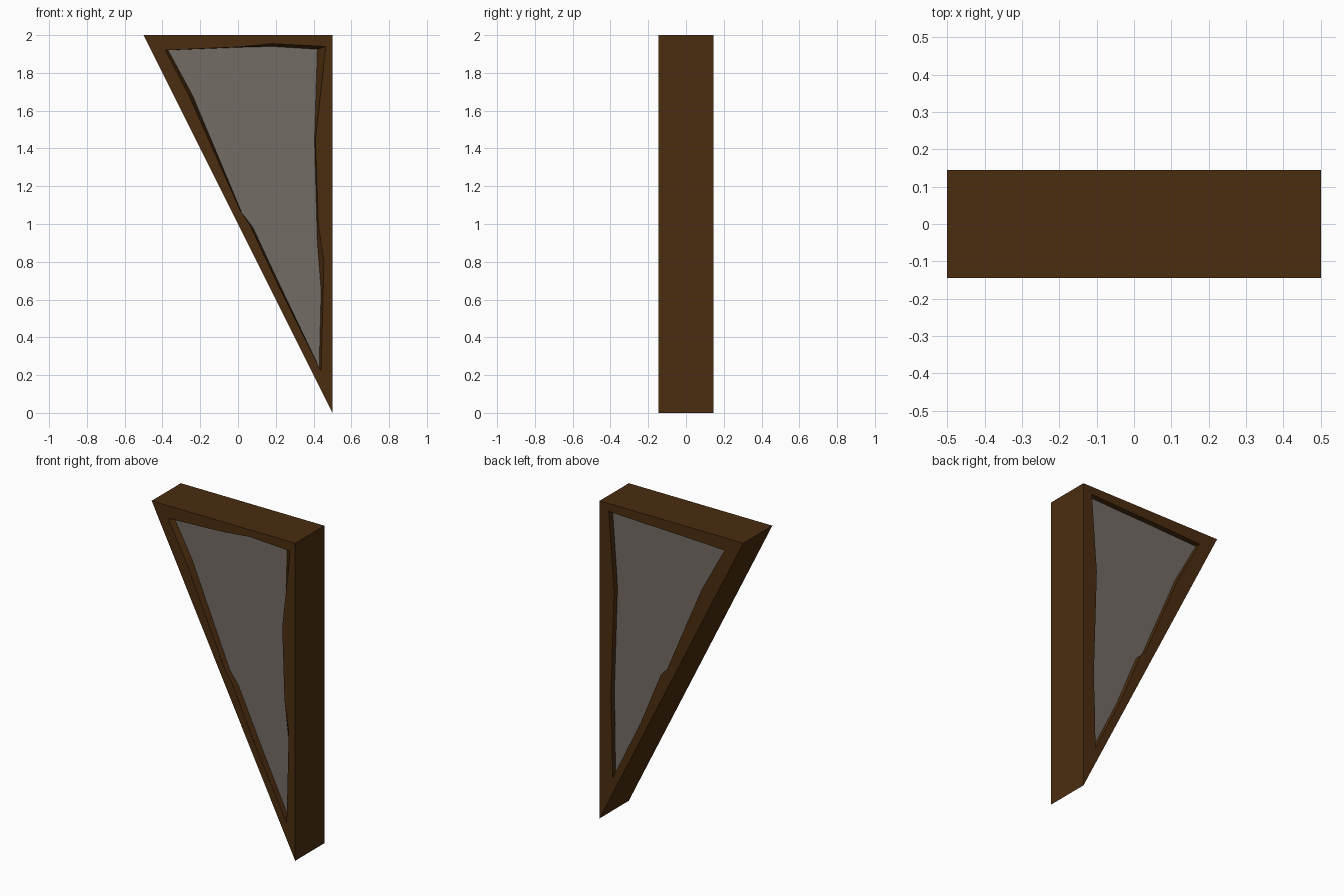
import bpy, bmesh

if "Cube" in bpy.data.objects:
    bpy.data.objects.remove(bpy.data.objects["Cube"])

def material(name, rgb):
    m = bpy.data.materials.new(name)
    m.diffuse_color = (*rgb, 1)
    m.use_nodes = True
    m.node_tree.nodes["Principled BSDF"].inputs["Base Color"].default_value = m.diffuse_color
    return m

wood = material("dark_wood", (0.070, 0.026, 0.005))
grey = material("warm_grey", (0.175, 0.150, 0.130))

D = 0.145          # half depth of the frame
RECESS = 0.11      # half thickness of the infill panel

def loft(name, sections, mat):
    """Solid through matching (x, z) outlines placed at given y depths."""
    bm = bmesh.new()
    rings = [[bm.verts.new((x, y, z)) for x, z in pts] for y, pts in sections]
    for a, b in zip(rings, rings[1:]):
        for i in range(len(a)):
            j = (i + 1) % len(a)
            bm.faces.new((a[i], a[j], b[j], b[i]))
    bm.faces.new(rings[0])
    bm.faces.new(rings[-1][::-1])
    bmesh.ops.recalc_face_normals(bm, faces=bm.faces)
    me = bpy.data.meshes.new(name)
    bm.to_mesh(me)
    bm.free()
    me.materials.append(mat)
    ob = bpy.data.objects.new(name, me)
    bpy.context.collection.objects.link(ob)
    return ob

def board(name, outer, front, mid, back):
    loft(name, [(-D, outer + front), (-RECESS, outer + mid), (D, outer + back)], wood)

# Sloping board with a hand-hewn inner edge, listed from tip to top
slope_mid = [(.43, .24), (.22, .68), (.08, .98), (.02, 1.06), (-.24, 1.68), (-.37, 1.92)]
slope_front = [(.44, .22), (.21, .68), (.06, 1.0), (.01, 1.075), (-.26, 1.68), (-.385, 1.92)]
slope_back = [(.41, .28), (.213, .68), (.073, 1.02), (.03, 1.065), (-.21, 1.63), (-.37, 1.92)]
seam = (-.415, 2)
board("sloping_board", [seam, (-.5, 2), (.5, 0)], slope_front, slope_mid, slope_back)

# Top board, listed from left to right along its lower edge
top_front = [slope_front[-1], (.0, 1.937), (.18, 1.955), (.465, 1.94)]
top_mid = [slope_mid[-1], (.0, 1.935), (.18, 1.94), (.42, 1.925)]
top_back = [slope_back[-1], (.0, 1.935), (.18, 1.94), (.437, 1.95)]
board("top_board", [(.5, 2), seam], top_front, top_mid, top_back)

# Upright board, listed from top to tip
up_front = [top_front[-1], (.41, 1.45), (.425, 1.0), (.455, .8), slope_front[0]]
up_mid = [top_mid[-1], (.405, 1.45), (.42, .9), (.44, .65), slope_mid[0]]
up_back = [top_back[-1], (.40, 1.45), (.423, .75), (.415, .55), slope_back[0]]
board("upright_board", [(.5, 0), (.5, 2)], up_front, up_mid, up_back)

# Infill panel, with its edges buried in the boards
tri = [(-.43, 1.96), (.46, 1.96), (.46, .14)]
loft("infill_panel", [(-RECESS, tri), (RECESS, tri)], grey)
